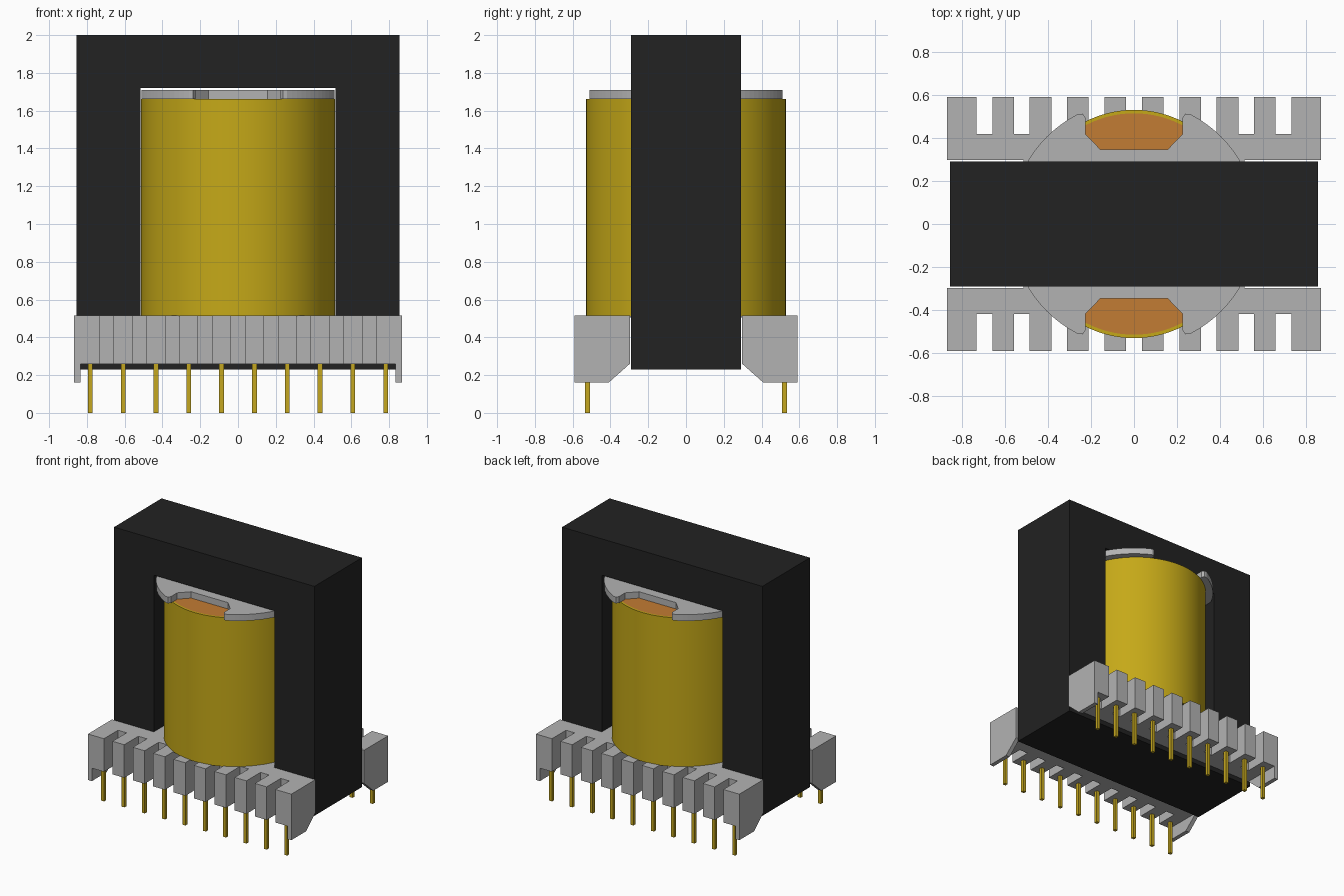
import bpy, bmesh, math

cube = bpy.data.objects.get("Cube")
if cube:
    bpy.data.objects.remove(cube, do_unlink=True)


def material(name, rgb):
    m = bpy.data.materials.new(name)
    m.use_nodes = True
    m.diffuse_color = (*rgb, 1)
    m.node_tree.nodes["Principled BSDF"].inputs["Base Color"].default_value = (*rgb, 1)
    return m


FERRITE = material("black ferrite", (0.016, 0.016, 0.016))
PLASTIC = material("grey plastic", (0.45, 0.45, 0.45))
TAPE = material("yellow tape", (0.56, 0.395, 0.009))
COPPER = material("copper", (0.54, 0.2, 0.033))
GOLD = material("gold pin", (0.56, 0.39, 0.014))


def finish(name, bm, mat):
    bmesh.ops.recalc_face_normals(bm, faces=bm.faces)
    mesh = bpy.data.meshes.new(name)
    bm.to_mesh(mesh)
    bm.free()
    mesh.materials.append(mat)
    ob = bpy.data.objects.new(name, mesh)
    bpy.context.collection.objects.link(ob)
    return ob


def add_prism(bm, pts, lo, hi, place):
    """Extrude a 2D outline from lo to hi; place(a, b, h) gives the 3D point."""
    low = [bm.verts.new(place(a, b, lo)) for a, b in pts]
    top = [bm.verts.new(place(a, b, hi)) for a, b in pts]
    bm.faces.new(low)
    bm.faces.new(top)
    n = len(pts)
    for i in range(n):
        j = (i + 1) % n
        bm.faces.new((low[i], low[j], top[j], top[i]))


def rect(x0, x1, y0, y1):
    return [(x0, y0), (x1, y0), (x1, y1), (x0, y1)]


def upright(a, b, h):
    return (a, b, h)


def smooth(ob):
    bpy.ops.object.select_all(action='DESELECT')
    ob.select_set(True)
    bpy.context.view_layer.objects.active = ob
    bpy.ops.object.shade_smooth_by_angle(angle=math.radians(30))


# Core: rectangular frame with a window through it
bm = bmesh.new()
outer = rect(-0.855, 0.855, 0.23, 2.0)
inner = rect(-0.515, 0.515, 0.505, 1.72)
loops = {(k, y): [bm.verts.new((x, y, z)) for x, z in ring]
         for k, ring in (("o", outer), ("i", inner)) for y in (-0.29, 0.29)}
for a, b in ((("o", -0.29), ("i", -0.29)), (("o", 0.29), ("i", 0.29)),
             (("o", -0.29), ("o", 0.29)), (("i", -0.29), ("i", 0.29))):
    A, B = loops[a], loops[b]
    for i in range(4):
        j = (i + 1) % 4
        bm.faces.new((A[i], A[j], B[j], B[i]))
finish("core", bm, FERRITE)

# Winding: copper body wrapped in a thin tape sleeve
N, SX = 96, 0.513 / 0.53


def ellipse(r):
    return [(r * SX * math.cos(2 * math.pi * i / N), r * math.sin(2 * math.pi * i / N))
            for i in range(N)]


bm = bmesh.new()
add_prism(bm, ellipse(0.514), 0.52, 1.66, upright)
smooth(finish("copper_winding", bm, COPPER))

bm = bmesh.new()
rings = [[bm.verts.new((x, y, z)) for x, y in ellipse(r)]
         for r, z in ((0.53, 0.512), (0.53, 1.661), (0.514, 1.661), (0.514, 0.512))]
for k in range(4):
    A, B = rings[k], rings[(k + 1) % 4]
    for i in range(N):
        j = (i + 1) % N
        bm.faces.new((A[i], A[j], B[j], B[i]))
smooth(finish("tape_sleeve", bm, TAPE))

# Top flange: round plate clipped to the window, with a notch front and back
R = 0.573
arc = [(R * math.cos(math.radians(a)), R * math.sin(math.radians(a))) for a in range(27, 64, 3)]
quarter = arc + [(0.238, 0.512), (0.226, 0.495), (0.226, 0.418), (0.157, 0.347)]
half = quarter + [(-x, y) for x, y in reversed(quarter)]
bm = bmesh.new()
add_prism(bm, half + [(-x, -y) for x, y in half], 1.661, 1.71, upright)
finish("top_flange", bm, PLASTIC)

# Lower flange passes through the window and joins the two pin rails
bm = bmesh.new()
add_prism(bm, rect(-0.512, 0.512, -0.31, 0.31), 0.506, 0.514, upright)
finish("lower_flange", bm, PLASTIC)

# Pin rails: slotted comb plus a thin skirt at each end
PITCH, SLOT = 0.1737, 0.0368
comb = [(0.868, 0.297), (0.868, 0.59)]
for i in range(4, -5, -1):
    x = i * PITCH
    comb += [(x + SLOT, 0.59), (x + SLOT, 0.418), (x - SLOT, 0.418), (x - SLOT, 0.59)]
comb += [(-0.868, 0.59), (-0.868, 0.297)]
skirt = [(0.297, 0.26), (0.41, 0.16), (0.59, 0.16), (0.59, 0.26)]

for side, s in (("front", -1), ("back", 1)):
    bm = bmesh.new()
    add_prism(bm, comb, 0.26, 0.515, lambda a, b, h: (a, s * b, h))
    for e in (-1, 1):
        add_prism(bm, skirt, 0.835, 0.868, lambda a, b, h: (e * h, s * a, b))
    finish(side + "_pin_rail", bm, PLASTIC)

    # Ten square pins under the rail teeth
    bm = bmesh.new()
    for i in range(10):
        x, y, w = (i - 4.5) * PITCH, s * 0.522, 0.0125
        add_prism(bm, rect(x - w, x + w, y - w, y + w), 0.0, 0.28, upright)
    finish(side + "_pins", bm, GOLD)
